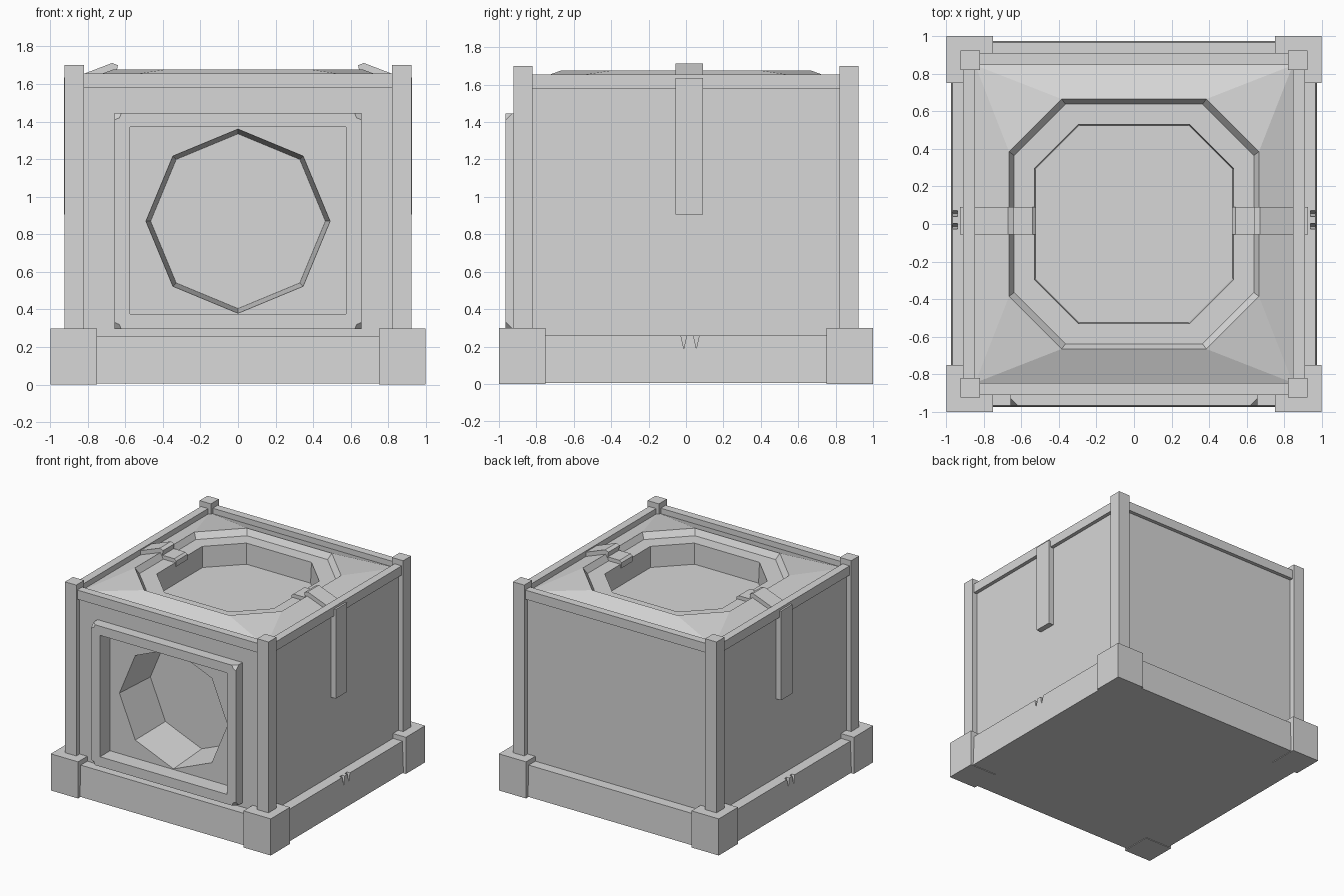
import bpy, bmesh, math
from mathutils import Vector

cube = bpy.data.objects.get("Cube")
if cube:
    bpy.data.objects.remove(cube)

stone = bpy.data.materials.new("grey_stone")
stone.use_nodes = True
COLOUR = (0.68, 0.68, 0.68, 1)
stone.diffuse_color = COLOUR
stone.node_tree.nodes["Principled BSDF"].inputs["Base Color"].default_value = COLOUR


def finish(name, bm):
    bmesh.ops.remove_doubles(bm, verts=bm.verts[:], dist=0.0005)
    bmesh.ops.recalc_face_normals(bm, faces=bm.faces[:])
    mesh = bpy.data.meshes.new(name)
    bm.to_mesh(mesh)
    bm.free()
    mesh.materials.append(stone)
    obj = bpy.data.objects.new(name, mesh)
    bpy.context.collection.objects.link(obj)
    return obj


def box(name, lo, hi):
    bm = bmesh.new()
    bmesh.ops.create_cube(bm, size=1)
    for v in bm.verts:
        v.co = [a if c < 0 else b for c, a, b in zip(v.co, lo, hi)]
    return finish(name, bm)


def prism(name, points, sweep):
    bm = bmesh.new()
    face = bm.faces.new([bm.verts.new(p) for p in points])
    grown = bmesh.ops.extrude_face_region(bm, geom=[face], use_keep_orig=True)
    moved = [g for g in grown["geom"] if isinstance(g, bmesh.types.BMVert)]
    bmesh.ops.translate(bm, verts=moved, vec=Vector(sweep))
    return finish(name, bm)


def skin(name, loops, caps=True, closed=False):
    """Join matching loops with faces, capping or closing the ends."""
    bm = bmesh.new()
    rings = [[bm.verts.new(p) for p in loop] for loop in loops]
    pairs = list(zip(rings, rings[1:]))
    if closed:
        pairs.append((rings[-1], rings[0]))
    for a, b in pairs:
        n = len(a)
        for i in range(n):
            j = (i + 1) % n
            same = (a[i].co - a[j].co).length < 0.001
            if same:
                bm.faces.new((a[i], b[j], b[i]))
            else:
                bm.faces.new((a[i], a[j], b[j], b[i]))
    if caps:
        bm.faces.new(rings[0])
        bm.faces.new(rings[-1])
    return finish(name, bm)


# Body with a recessed front panel and a tapered octagonal mouth
WALL, PANEL, MOUTH_Z, HIGH = 0.88, -0.835, 0.87, 1.45
FRAME_IN = (0.575, 0.375, 1.37)
FRAME_OUT = (0.657, 0.295, 1.445)


def mouth(radius, y):
    angles = [i * math.pi / 4 for i in range(8)]
    return [(radius * math.cos(a), y, MOUTH_Z + radius * math.sin(a)) for a in angles]


def wall(x, z0, z1, y):
    return [(x, y, MOUTH_Z), (x, y, z1), (0, y, z1), (-x, y, z1),
            (-x, y, MOUTH_Z), (-x, y, z0), (0, y, z0), (x, y, z0)]


skin("body", [mouth(0.465, -0.47), mouth(0.49, PANEL),
              wall(*FRAME_IN, PANEL), wall(*FRAME_IN, -WALL),
              wall(WALL, 0.2, HIGH, -WALL), wall(WALL, 0.2, HIGH, WALL)])


# Sloped top with an octagonal step and sunken well
def octagon(reach, cut, z):
    return [(reach, cut, z), (cut, reach, z), (-cut, reach, z), (-reach, cut, z),
            (-reach, -cut, z), (-cut, -reach, z), (cut, -reach, z), (reach, -cut, z)]


skin("sloped_top", [octagon(WALL, WALL, HIGH), octagon(WALL, WALL, 1.6),
                    octagon(0.845, 0.845, 1.61),
                    octagon(0.665, 0.385, 1.677), octagon(0.638, 0.365, 1.63),
                    octagon(0.53, 0.295, 1.63), octagon(0.525, 0.29, 1.46)])


# Raised frame around the mouth, chipped at its front corners
def rectangle(x, z0, z1, y):
    return [(-x, y, z0), (x, y, z0), (x, y, z1), (-x, y, z1)]


frame = skin("mouth_frame", [rectangle(*FRAME_OUT, -0.87),
                             rectangle(*FRAME_OUT, -0.965),
                             rectangle(*FRAME_IN, -0.965),
                             rectangle(*FRAME_IN, -0.87)],
             caps=False, closed=True)
bm = bmesh.new()
bm.from_mesh(frame.data)
corners = [v for v in bm.verts if v.co.y < -0.9 and abs(v.co.x) > 0.6]
bmesh.ops.bevel(bm, geom=corners, offset=0.036, segments=1, affect='VERTICES')
bm.to_mesh(frame.data)
bm.free()

# Slightly tapered base slab with small cracks in the side edges
base = skin("base_slab", [rectangle(0.975, -0.975, 0.975, 0)[::1],
                          rectangle(0.965, -0.965, 0.965, 0.255)])
for v in base.data.vertices:
    v.co = (v.co.x, v.co.z, v.co.y + 0.005)
base.data.flip_normals()
for side in (1, -1):
    for y in (-0.012, 0.055):
        x = side * 0.94
        cutter = prism("crack_cutter", [(x, y - 0.02, 0.28), (x, y + 0.02, 0.28),
                                        (x, y, 0.19)], (side * 0.1, 0, 0))
        cutter.hide_render = True
        cut = base.modifiers.new("crack", 'BOOLEAN')
        cut.operation = 'DIFFERENCE'
        cut.object = cutter
        bpy.context.view_layer.objects.active = base
        bpy.ops.object.modifier_apply(modifier=cut.name)
        bpy.data.objects.remove(cutter)


def span(side, a, b):
    return sorted((side * a, side * b))


# Corner feet and posts
for sx, side in ((1, "left"), (-1, "right")):
    for sy, end in ((1, "back"), (-1, "front")):
        for part, a, b, z0, z1 in (("foot", 0.75, 0.997, 0, 0.3),
                                   ("post", 0.82, 0.923, 0.25, 1.7)):
            reach = 1 if part == "foot" else b
            (x0, x1), (y0, y1) = span(sx, a, b), span(sy, a, reach)
            box(f"{end}_{side}_{part}", (x0, y0, z0), (x1, y1, z1))

# Top rails between the posts
for s, end, side in ((1, "back", "left"), (-1, "front", "right")):
    a, b = span(s, 0.845, 0.91)
    box(f"{end}_rail", (-0.83, a, 1.58), (0.83, b, 1.655))
    box(f"{side}_rail", (a, -0.83, 1.58), (b, 0.83, 1.655))

# Side straps: a hanging bar, a bent plate over the rim and a tab on the step
Y0, WIDTH = -0.055, 0.145
for s, side in ((1, "left"), (-1, "right")):
    a, b = span(s, 0.87, 0.925)
    box(f"{side}_strap_bar", (a, Y0, 0.905), (b, Y0 + WIDTH, 1.635))
    rim = [(0.845, 1.6), (0.845, 1.645), (0.67, 1.712), (0.64, 1.7), (0.65, 1.64)]
    tab = [(0.65, 1.61), (0.645, 1.66), (0.54, 1.66), (0.522, 1.645), (0.522, 1.6)]
    for part, outline in (("rim_strap", rim), ("step_tab", tab)):
        prism(f"{side}_{part}", [(s * x, Y0, z) for x, z in outline], (0, WIDTH, 0))
